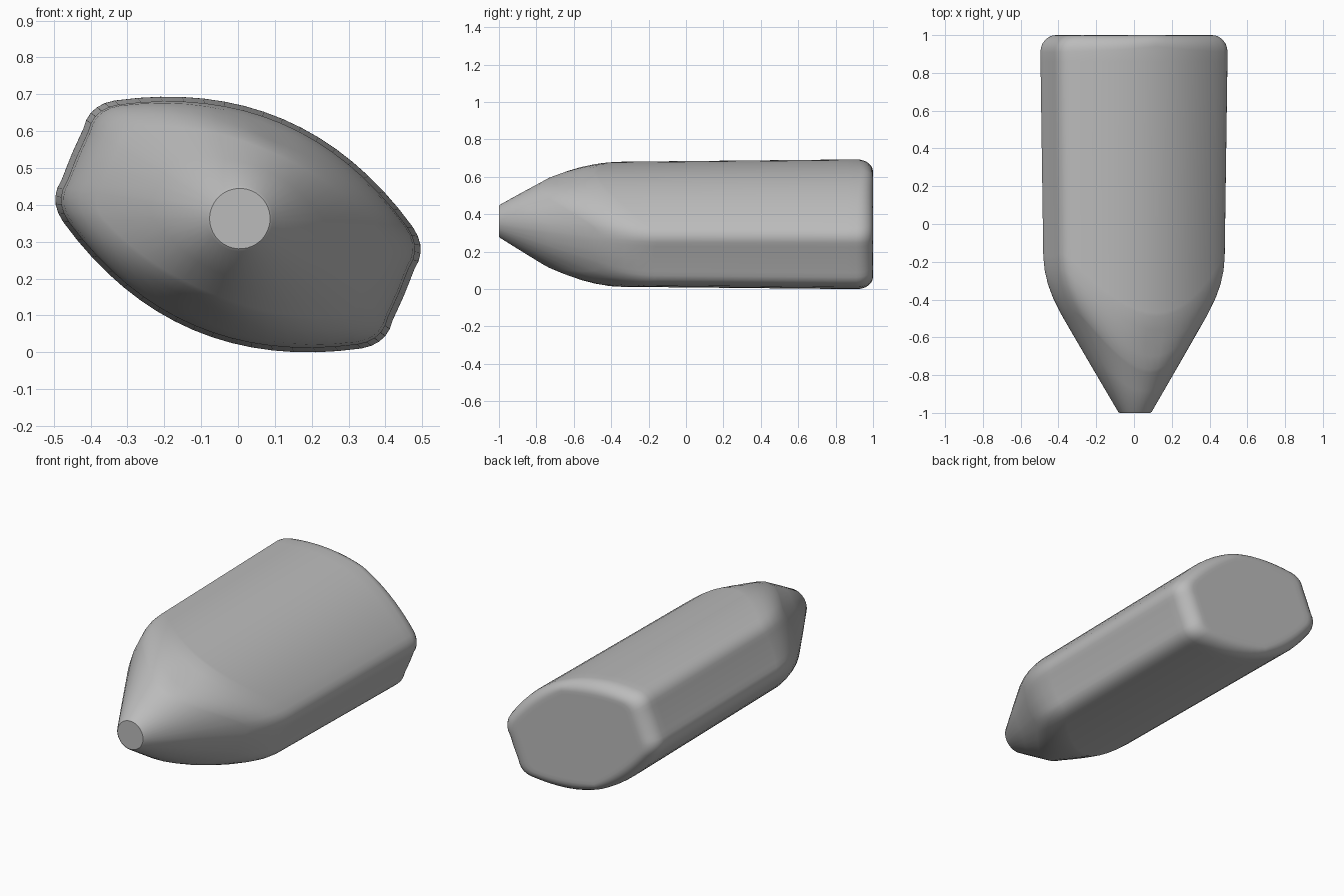
import bpy, bmesh, math

if "Cube" in bpy.data.objects:
    bpy.data.objects.remove(bpy.data.objects["Cube"])

TILT = math.radians(-23)
CZ = 0.348
TIP_R, SLOPE = 0.087, 0.577


def lerp(a, b, t):
    return a + (b - a) * t


def section():
    """Lens-shaped cross-section with two flat ends and rounded corners."""
    def arc(u):
        return 0.311 - 0.171 * (u / 0.5) ** 2
    top = [(u, arc(u)) for u in [0.44 - 0.88 * i / 16 for i in range(17)]]
    # rounded corner between flat end and curved top
    p0, p1, p2 = (0.488, 0.075), (0.5, 0.14), (0.44, arc(0.44))
    corner = []
    for i in range(5):
        t = i / 5
        corner.append(tuple((1 - t) ** 2 * a + 2 * t * (1 - t) * b + t * t * c
                            for a, b, c in zip(p0, p1, p2)))
    left = [(-u, v) for u, v in reversed(corner)]
    half = [(0.49, 0.0)] + corner + top + left
    return half + [(-u, -v) for u, v in half]


def profile(R, w):
    """(y, radius, tip offset) from nose to back for one spoke of the loft."""
    def body(y):
        return R * (0.96 + 0.04 * min(1, max(0, (y + 0.5) / 1.4)))
    yi = -1 + (R * 0.965 - TIP_R) / SLOPE
    a, b = yi - 0.14, yi + 0.14
    ra, ri, rb = TIP_R + SLOPE * (a + 1), R * 0.965, body(b)
    pts = [(-1.0, TIP_R - 0.005, 1), (-0.994, TIP_R + 0.002, 1),
           (lerp(-1, a, 0.5), lerp(TIP_R, ra, 0.5), 0.75),
           (a - 0.02, ra - 0.02 * SLOPE, 0.5), (a, ra, 0.5)]
    # shoulder: flat chamfer on the broad faces, round at the narrow ends
    for t in (0.25, 0.5, 0.75):
        by = (1 - t) ** 2 * a + 2 * t * (1 - t) * yi + t * t * b
        br = (1 - t) ** 2 * ra + 2 * t * (1 - t) * ri + t * t * rb
        pts.append((lerp(lerp(a, b, t), by, w), lerp(lerp(ra, rb, t), br, w),
                    0.5 * (1 - t)))
    pts += [(b, rb, 0), (b + 0.02, body(b + 0.02), 0),
            (0.4, body(0.4), 0), (0.86, body(0.86), 0)]
    # rounded back edge
    d = 0.045 + 0.04 * w
    h = 0.06 + 0.03 * w
    for i in range(7):
        k = math.pi / 2 * i / 6
        pts.append((1 - h + h * math.sin(k), R - d + d * math.cos(k), 0))
    pts.append((1.0, (R - d) * 0.93, 0))
    return pts


# Body: loft of all spokes, capped at nose and back
bm = bmesh.new()
spokes = []
for u, v in section():
    R = math.hypot(u, v)
    ang = math.atan2(v, u) + TILT
    spoke = []
    for y, r, off in profile(R, abs(u) / R):
        spoke.append(bm.verts.new((r * math.cos(ang) + 0.005 * off, y,
                                   CZ + r * math.sin(ang) + 0.016 * off)))
    spokes.append(spoke)
n = len(spokes)
for i in range(n):
    s, t = spokes[i], spokes[(i + 1) % n]
    for j in range(len(s) - 1):
        bm.faces.new((s[j], s[j + 1], t[j + 1], t[j]))
bm.faces.new([s[0] for s in spokes])
bm.faces.new([s[-1] for s in reversed(spokes)])
low = min(v.co.z for v in bm.verts)
bmesh.ops.translate(bm, verts=bm.verts, vec=(0, 0, -low))
bmesh.ops.recalc_face_normals(bm, faces=bm.faces)

mesh = bpy.data.meshes.new("tapered_body")
bm.to_mesh(mesh)
bm.free()
body = bpy.data.objects.new("tapered_body", mesh)
bpy.context.collection.objects.link(body)

grey = bpy.data.materials.new("plain_grey")
grey.diffuse_color = (0.5, 0.5, 0.5, 1)
grey.use_nodes = True
grey.node_tree.nodes["Principled BSDF"].inputs["Base Color"].default_value = grey.diffuse_color
mesh.materials.append(grey)

bpy.context.view_layer.objects.active = body
body.select_set(True)
bpy.ops.object.shade_smooth_by_angle(angle=math.radians(30))
